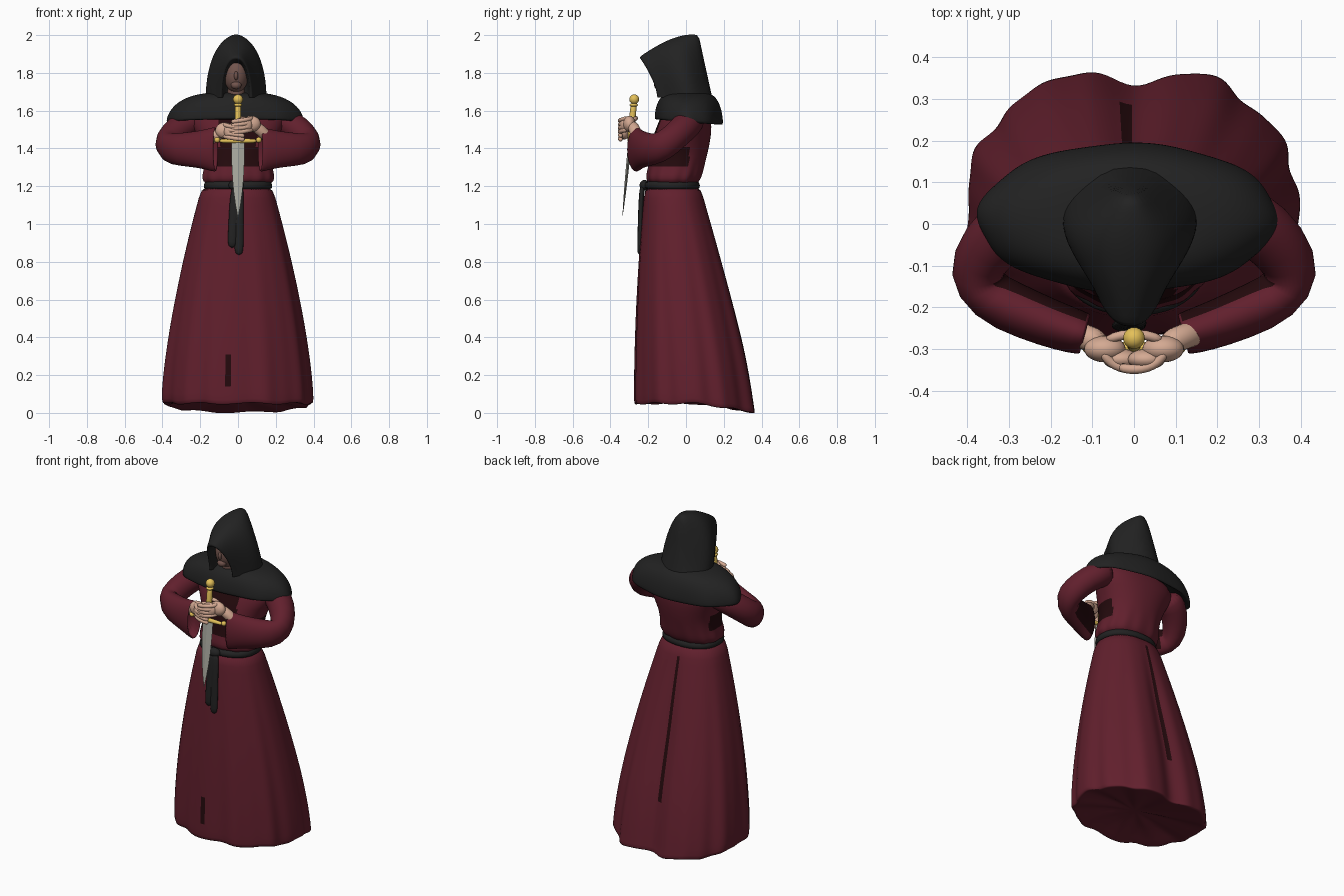
import bpy, bmesh, math
from math import sin, cos, pi, exp
from mathutils import Vector

if "Cube" in bpy.data.objects:
    bpy.data.objects.remove(bpy.data.objects["Cube"])


def material(name, red, green, blue):
    mat = bpy.data.materials.new(name)
    mat.use_nodes = True
    mat.diffuse_color = (red, green, blue, 1)
    shader = mat.node_tree.nodes["Principled BSDF"]
    shader.inputs["Base Color"].default_value = mat.diffuse_color
    return mat


RED = material("dark red cloth", .12, .014, .026)
DEEP = material("deep maroon cloth", .018, .003, .004)
BLACK = material("black cloth", .016, .016, .016)
SKIN = material("skin", .66, .4, .29)
BROWN = material("brown face skin", .17, .09, .075)
GOLD = material("gold", .78, .53, .1)
STEEL = material("steel", .4, .4, .35)


def signed_power(value, power):
    return math.copysign(abs(value) ** power, value)


def steps(count):
    return [i / count for i in range(count + 1)]


def loft(name, rings, mat, closed=True, smooth=True, deep=None):
    """Skin equally long point rings and cap both ends; deep picks maroon faces."""
    bm = bmesh.new()
    rows = [[bm.verts.new(point) for point in ring] for ring in rings]
    count = len(rows[0])
    for low, high in zip(rows, rows[1:]):
        for i in range(count if closed else count - 1):
            j = (i + 1) % count
            bm.faces.new((low[i], low[j], high[j], high[i]))
    bm.faces.new(rows[0])
    bm.faces.new(rows[-1])
    bmesh.ops.recalc_face_normals(bm, faces=bm.faces)
    for face in bm.faces:
        face.smooth = smooth
        if deep and deep(face.calc_center_median(), face.normal):
            face.material_index = 1
    mesh = bpy.data.meshes.new(name)
    bm.to_mesh(mesh)
    bm.free()
    mesh.materials.append(mat)
    if deep:
        mesh.materials.append(DEEP)
    ob = bpy.data.objects.new(name, mesh)
    bpy.context.collection.objects.link(ob)
    if smooth:
        subsurf = ob.modifiers.new("Smooth", "SUBSURF")
        subsurf.levels = subsurf.render_levels = 1
    return ob


def no_fold(angle, z):
    return 1, 0


def oval(z, half_width, front, back, fold=no_fold, shift=0, power=.9, count=96):
    """Horizontal ring; fold gives a radial factor and a height offset."""
    ring = []
    middle, depth = (front + back) / 2, (back - front) / 2
    for i in range(count):
        angle = 2 * pi * i / count
        factor, lift = fold(angle, z)
        ring.append((shift + half_width * factor * signed_power(cos(angle), power),
                     middle + depth * factor * signed_power(sin(angle), power), z + lift))
    return ring


def tube(name, points, mat, side, upright, count=12, hollow=False, deep=None):
    """Oval tube along points; side and upright give the radii along it."""
    rings = []
    points = [Vector(point) for point in points]
    last = len(points) - 1
    for i, centre in enumerate(points):
        along = (points[min(i + 1, last)] - points[max(i - 1, 0)]).normalized()
        reference = Vector((0, 1, 0)) if abs(along.z) > .9 else Vector((0, 0, 1))
        across = along.cross(reference).normalized()
        over = across.cross(along)
        angles = [2 * pi * k / count for k in range(count)]
        rings.append([centre + across * side(i / last) * cos(a) + over * upright(i / last) * sin(a)
                      for a in angles])
    if hollow:
        rim = rings[-1]
        for depth in (0, .07):
            rings.append([centre.lerp(point, .85) - along * depth for point in rim])
    return loft(name, rings, mat, deep=deep)


def rod(name, points, mat, radius):
    return tube(name, points, mat, lambda t: radius, lambda t: radius)


def ball(name, location, scale, mat):
    bpy.ops.mesh.primitive_uv_sphere_add(segments=24, ring_count=14, location=location)
    ob = bpy.context.object
    ob.name = name
    ob.scale = scale
    ob.data.materials.append(mat)
    bpy.ops.object.shade_smooth()
    return ob


def bump(angle, centre, width):
    return exp(-((angle - centre) / width) ** 2)


# Skirt with soft folds, a deep back pleat and a hem that drops at the back
def skirt_fold(angle, z):
    low = max(0, 1 - z / 1.2)
    pleats = .02 * cos(11 * angle + .6) + .01 * sin(19 * angle)
    ridges = bump(angle, pi * .38, .2) + bump(angle, pi * .62, .2)
    valley = min(1, 2.5 * low) * bump(angle, pi / 2, .15)
    hem = max(0, 1 - 3 * z)
    drop = .006 * cos(9 * angle) - .055 * max(0, sin(angle))
    return 1 + low * (pleats + .05 * ridges) - .12 * valley, hem * drop


def skirt_creases(p, normal):
    back_pleat = p.y > 0 and -.03 < p.x < 0 and .3 < p.z < 1.17
    front_slit = p.y < 0 and -.07 < p.x < -.035 and .13 < p.z < .33
    return back_pleat or front_slit


skirt = [oval(.1, .12, -.08, .1, skirt_fold), oval(.055, .36, -.25, .34, skirt_fold),
         oval(.045, .39, -.27, .37, skirt_fold)]
for t in steps(14):
    skirt.append(oval(.06 + 1.16 * t, .4 - .22 * t ** 1.5, .06 * t * t - .275,
                      .365 - .295 * t ** 1.2, skirt_fold, shift=-.005))
loft("skirt", skirt, RED, deep=skirt_creases)


# Torso, bloused over the belt, with deep colour beneath the arms
def blouse_fold(angle, z):
    return 1 + max(0, 1.4 - z) * .1 * cos(13 * angle), 0


def under_arms(p, normal):
    return p.y < .02 and 1.29 < p.z < 1.4 or normal.y < -.5 and p.z > 1.4 and abs(p.x) < .1


loft("torso", [oval(1.2, .15, -.17, .04, blouse_fold), oval(1.225, .19, -.21, .07, blouse_fold),
               oval(1.26, .19, -.21, .085, blouse_fold), oval(1.3, .18, -.2, .095, blouse_fold),
               oval(1.36, .18, -.19, .11), oval(1.4, .19, -.19, .12), oval(1.48, .22, -.17, .135),
               oval(1.55, .27, -.14, .135), oval(1.65, .18, -.1, .1)], RED, deep=under_arms)

# Belt with a knot and two hanging sash ends
loft("belt", [oval(1.18, .16, -.19, .05), oval(1.185, .183, -.222, .077),
              oval(1.225, .18, -.22, .072), oval(1.23, .16, -.19, .05)], BLACK)
ball("belt_knot", (-.01, -.22, 1.205), (.04, .026, .028), BLACK)
for side, x, end in (("left", .005, .83), ("right", -.032, .87)):
    drop = [(x * t ** .5, -.23 - .015 * t ** .5, 1.21 + (end - 1.21) * t) for t in steps(5)]
    tube("sash_" + side, drop, BLACK, lambda t: .03 - .006 * t, lambda t: .014)


# Wide sleeves, open at the cuff, with deep colour inside and towards the body
def sleeve_inside(p, normal):
    lining = p.x < .19 and normal.x > .5
    return lining or p.x < .33 and -.25 < p.y < -.1 and normal.y > .75


sleeve = tube("sleeves", [(.2, .03, 1.56), (.28, .01, 1.53), (.35, -.05, 1.47),
                          (.385, -.12, 1.41), (.35, -.175, 1.395), (.25, -.22, 1.395),
                          (.17, -.25, 1.395), (.115, -.265, 1.395)],
              RED, lambda t: .085 - .033 * t, lambda t: .075 + .05 * t ** 3, count=20,
              hollow=True, deep=sleeve_inside)
sleeve.modifiers.new("Mirror", "MIRROR")


# Shoulder cape, a dome with a wavy hem
def cape_fold(angle, z):
    hem = max(0, 1.68 - z) * 8
    lift = .015 * max(0, -sin(angle)) - .01 * max(0, sin(angle))
    return 1 + .012 * hem * cos(8 * angle + 1), hem * lift


cape = [oval(1.6, .27, -.12, .14, cape_fold), oval(1.535, .345, -.15, .18, cape_fold, shift=-.015, power=1)]
for t in steps(8):
    slope = cos(t * pi * .46)
    cape.append(oval(1.535 + .165 * sin(t * pi * .46), .362 * slope ** .65, -.165 * slope ** .4,
                     .195 * slope ** .4, cape_fold, shift=-.015, power=1))
loft("shoulder_cape", cape, BLACK)


# Hood made of arches, from the inner lining over the rim to the back
def arch(half_width, top_y, top_z, foot_y, bend=1.5):
    points = []
    for t in steps(24):
        rise = max(0, sin(pi * t))
        points.append((half_width * signed_power(cos(pi * t), .85) - .01,
                       foot_y + (top_y - foot_y) * rise ** bend, 1.67 + (top_z - 1.67) * rise))
    return points


hood = [arch(.06, -.07, 1.85, -.05), arch(.07, -.23, 1.865, -.14)]
for t in steps(10):
    hood.append(arch(.08 - .03 * t + .1 * sin(pi * t ** 1.3), .33 * t - .255,
                     1.88 + .125 * sin(1.75 * t), .3 * t - .16, bend=1.6 - t))
loft("hood", hood, BLACK, closed=False)

# Face inside the hood
for part, y, z, scale in (("head", -.09, 1.79, (.066, .075, .095)),
                          ("neck", -.07, 1.7, (.045, .045, .06)),
                          ("nose", -.16, 1.785, (.011, .018, .024)),
                          ("chin", -.145, 1.735, (.028, .024, .022))):
    ball(part, (-.01, y, z), scale, BROWN)


# Dagger, with every part on one leaning axis
def axis(z, x=0.0):
    return Vector((x, z / 10 - .44, z))


rod("grip", [axis(1.43), axis(1.55), axis(1.66)], GOLD, .018)
ball("grip_collar", axis(1.63), (.022, .022, .01), GOLD)
ball("pommel", axis(1.66), (.026, .026, .026), GOLD)
rod("crossguard", [axis(1.44, x) for x in (-.11, 0, .11)], GOLD, .013)
for side, x in (("left", .11), ("right", -.11)):
    ball("guard_tip_" + side, axis(1.445, x), (.015, .015, .015), GOLD)
blade = []
for t in steps(6):
    centre = axis(1.435 - .4 * t)
    edge = Vector((.034 * (1 - t ** 2.5) + .001, 0, 0))
    ridge = Vector((0, edge.x / 4, 0))
    blade.append([centre - edge, centre - ridge, centre + edge, centre + ridge])
loft("blade", blade, STEEL, smooth=False)

# Hands: wrist, palm, knuckles, thumb and four fingers curled round the grip
for name, side, height in (("left", 1, 1.53), ("right", -1, 1.495)):
    rod(name + "_wrist", [(.18 * side, -.25, 1.43), (.12 * side, -.27, height - .03),
                          (.07 * side, -.29, height)], SKIN, .032)
    ball(name + "_palm", (.07 * side, -.3, height), (.05, .032, .043), SKIN)
    ball(name + "_knuckles", (.03 * side, -.325, height - .005), (.045, .025, .042), SKIN)
    rod(name + "_thumb", [(.07 * side, -.28, height + .02), (.03 * side, -.265, height + .03),
                          (-.01 * side, -.265, height + .03)], SKIN, .012)
    for finger in range(4):
        z = height + .02 * finger - .028
        curl = [(.075 * side * cos(a), -.3 - .05 * sin(a), z - .01 * a)
                for a in (.1 + .4 * k for k in range(6))]
        rod(f"{name}_finger_{finger + 1}", curl, SKIN, .012)
